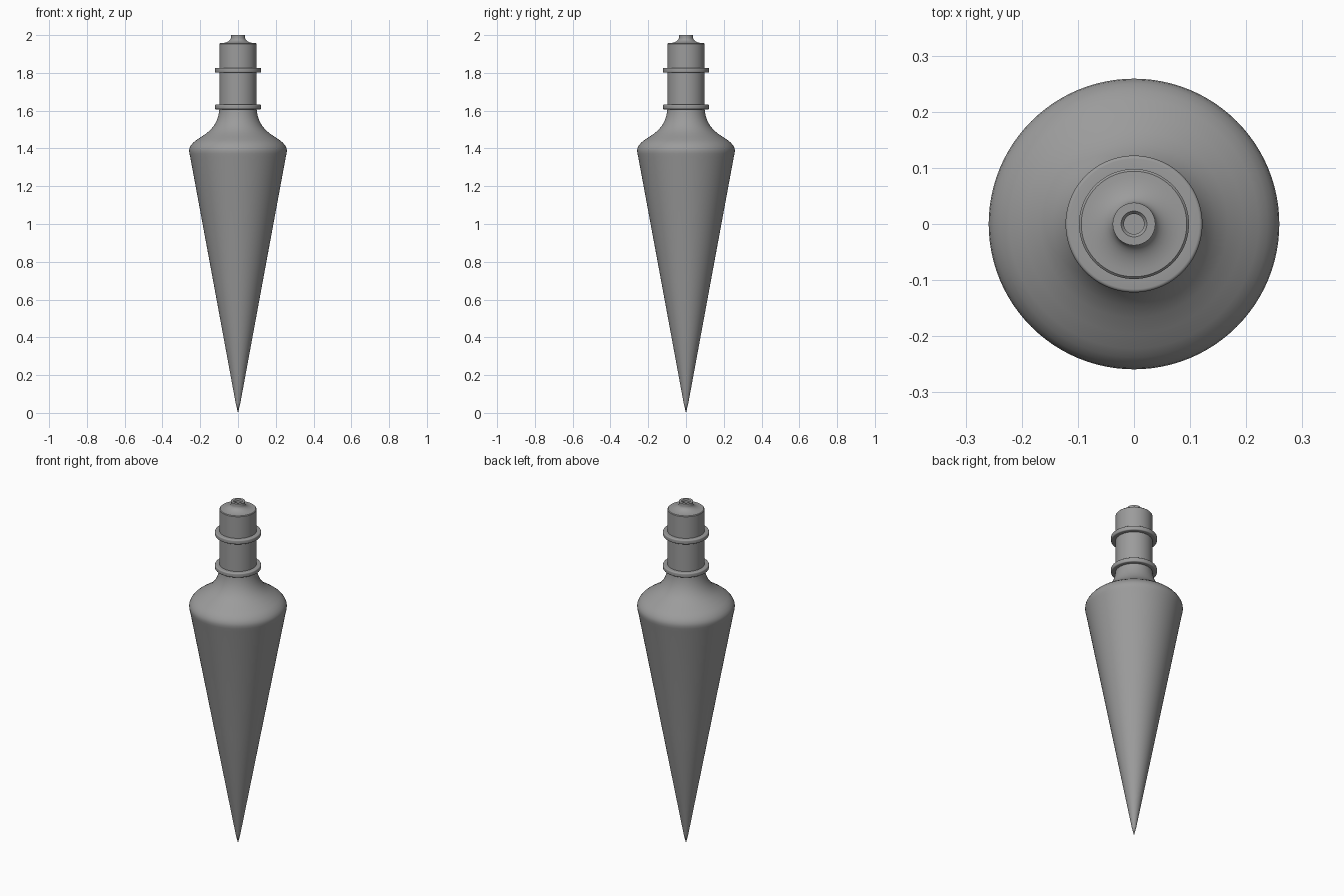
import bpy
import bmesh
from math import cos, sin, pi, radians

SEGMENTS = 96

cube = bpy.data.objects.get("Cube")
if cube:
    bpy.data.objects.remove(cube, do_unlink=True)

steel = bpy.data.materials.new("grey_steel")
steel.use_nodes = True
GREY = (0.33, 0.33, 0.33, 1)
steel.diffuse_color = GREY
steel.node_tree.nodes["Principled BSDF"].inputs["Base Color"].default_value = GREY


def lathe(name, profile, closed=False):
    """Spin a (radius, height) profile around the z axis."""
    bm = bmesh.new()
    verts = [bm.verts.new((r, 0, z)) for r, z in profile]
    pairs = list(zip(verts, verts[1:]))
    if closed:
        pairs.append((verts[-1], verts[0]))
    edges = [bm.edges.new(p) for p in pairs]
    bmesh.ops.spin(bm, geom=verts + edges, cent=(0, 0, 0), axis=(0, 0, 1),
                   angle=2 * pi, steps=SEGMENTS, use_merge=True)
    bmesh.ops.remove_doubles(bm, verts=bm.verts, dist=0.0001)
    bmesh.ops.recalc_face_normals(bm, faces=bm.faces)
    mesh = bpy.data.meshes.new(name)
    bm.to_mesh(mesh)
    bm.free()
    mesh.materials.append(steel)
    obj = bpy.data.objects.new(name, mesh)
    bpy.context.collection.objects.link(obj)
    bpy.ops.object.select_all(action="DESELECT")
    obj.select_set(True)
    bpy.context.view_layer.objects.active = obj
    bpy.ops.object.shade_smooth_by_angle(angle=radians(35))
    return obj


# Pointed weight with rounded shoulder sweeping up to the neck
cone = [(0, 0), (0.012, 0.05), (0.13, 0.69), (0.253, 1.355)]
shoulder = [(0.257, 1.372), (0.259, 1.387), (0.257, 1.401), (0.25, 1.415),
            (0.238, 1.43), (0.222, 1.443), (0.195, 1.461), (0.167, 1.48),
            (0.145, 1.499), (0.127, 1.521), (0.114, 1.545), (0.105, 1.57),
            (0.1, 1.595), (0.098, 1.62)]
lathe("weight_body", cone + shoulder)

# Straight neck, domed cap and the small cord hole
neck = [(0.098, 1.61), (0.098, 1.953), (0.094, 1.957)]
cap_curve = [(0.038 + 0.056 * (1 - sin(a)), 1.985 - 0.028 * cos(a))
             for a in [i * pi / 16 for i in range(9)]]
cord_hole = [(0.038, 2.0), (0.023, 2.0), (0.018, 1.994), (0.018, 1.95), (0, 1.95)]
lathe("neck_and_cap", neck + cap_curve[1:] + cord_hole)

# Two collars with softened edges
for name, z in (("lower_collar", 1.62), ("upper_collar", 1.814)):
    h, b, r = 0.013, 0.006, 0.122
    rim = [(r - b + b * cos(a), s * (h - b) + b * sin(a))
           for s, start in ((-1, -pi / 2), (1, 0))
           for a in [start + i * pi / 8 for i in range(5)]]
    ring = [(0.096, -h)] + rim + [(0.096, h)]
    lathe(name, [(x, z + dz) for x, dz in ring], closed=True)
